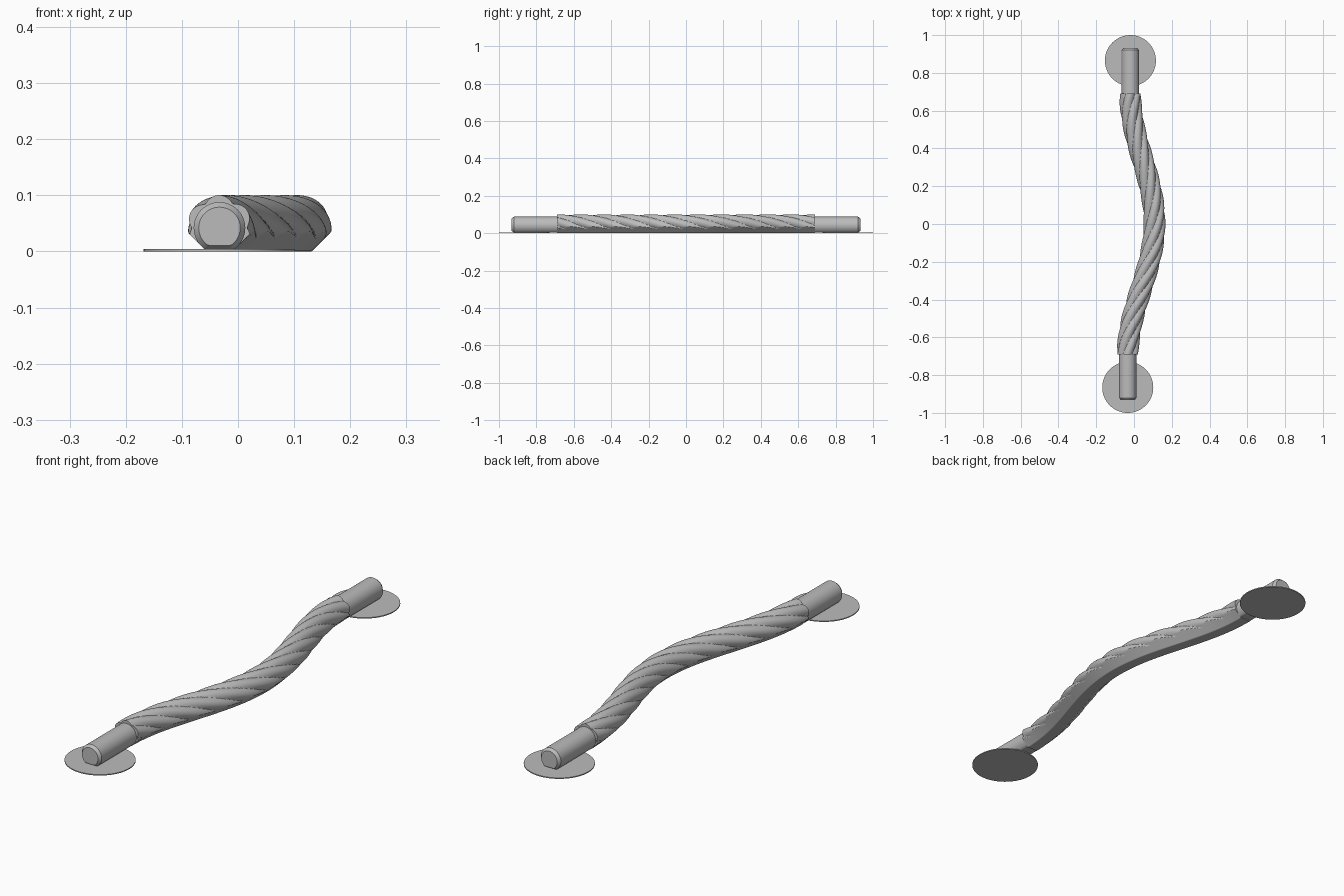
import bpy, bmesh
from math import pi, sin, cos, radians, hypot

cube = bpy.data.objects.get("Cube")
if cube:
    bpy.data.objects.remove(cube, do_unlink=True)

grey = bpy.data.materials.new("plain grey")
grey.use_nodes = True
colour = (0.5, 0.5, 0.5, 1)
grey.diffuse_color = colour
grey.node_tree.nodes["Principled BSDF"].inputs["Base Color"].default_value = colour

AXIS_Z = 0.042      # height of the rope's core
HALF = 0.69         # half the length of the twisted part
STRANDS = 6
PITCH = 0.75


def path_x(y):
    """Sideways sway of the core; straight beyond the twisted part."""
    t = max(-1, min(1, y / HALF))
    return -0.026 + 0.007 * t + 0.067 * (1 + cos(pi * t))


def loft(name, rings):
    """Skin a list of equal-sized rings and cap both ends."""
    bm = bmesh.new()
    loops = [[bm.verts.new(p) for p in ring] for ring in rings]
    n = len(loops[0])
    for a, b in zip(loops, loops[1:]):
        for i in range(n):
            j = (i + 1) % n
            bm.faces.new((a[i], a[j], b[j], b[i]))
    bm.faces.new(loops[0])
    bm.faces.new(loops[-1])
    bmesh.ops.recalc_face_normals(bm, faces=bm.faces)
    mesh = bpy.data.meshes.new(name)
    bm.to_mesh(mesh)
    bm.free()
    mesh.materials.append(grey)
    obj = bpy.data.objects.new(name, mesh)
    bpy.context.collection.objects.link(obj)
    smooth(obj)


def smooth(obj):
    bpy.ops.object.select_all(action='DESELECT')
    obj.select_set(True)
    bpy.context.view_layer.objects.active = obj
    bpy.ops.object.shade_smooth_by_angle(angle=radians(30))


def rope_ring(y, n=120):
    """Lobed section, trimmed below by a flat and two sloping planes."""
    slope = (path_x(y + 0.001) - path_x(y - 0.001)) / 0.002
    length = hypot(1, slope)
    ring = []
    for i in range(n):
        a = 2 * pi * i / n
        twist = a + 2 * pi * y / PITCH
        r = 0.049 + 0.0095 * abs(cos(STRANDS / 2 * twist))
        for plane, d in ((-pi / 2, AXIS_Z), (-pi / 4, 0.046), (-3 * pi / 4, 0.046)):
            facing = cos(a - plane)
            if facing > 0.1:
                r = min(r, d / facing)
        side = r * cos(a) / length
        ring.append((path_x(y) + side, y - side * slope, AXIS_Z + r * sin(a)))
    return ring


def rod_ring(x, y, radius, floor, n=48):
    """Round section with a flat underside."""
    return [(x + radius * cos(2 * pi * i / n), y,
             max(floor, AXIS_Z + radius * sin(2 * pi * i / n))) for i in range(n)]


# Twisted rope body
STEPS = 300
loft("twisted_rope", [rope_ring(HALF * (2 * k / STEPS - 1)) for k in range(STEPS + 1)])

# Plain rods with bevelled tips, each on a thin round plate
for label, s in (("front", -1), ("back", 1)):
    x = path_x(s)
    loft(label + "_rod", [rod_ring(x, s * 0.67, 0.046, 0.004),
                          rod_ring(x, s * 0.92, 0.046, 0.004),
                          rod_ring(x, s * 0.932, 0.037, 0.011)])
    bpy.ops.mesh.primitive_cylinder_add(vertices=64, radius=0.135, depth=0.004,
                                        location=(x, s * 0.865, 0.002))
    plate = bpy.context.object
    plate.name = label + "_plate"
    plate.data.materials.append(grey)
    smooth(plate)
